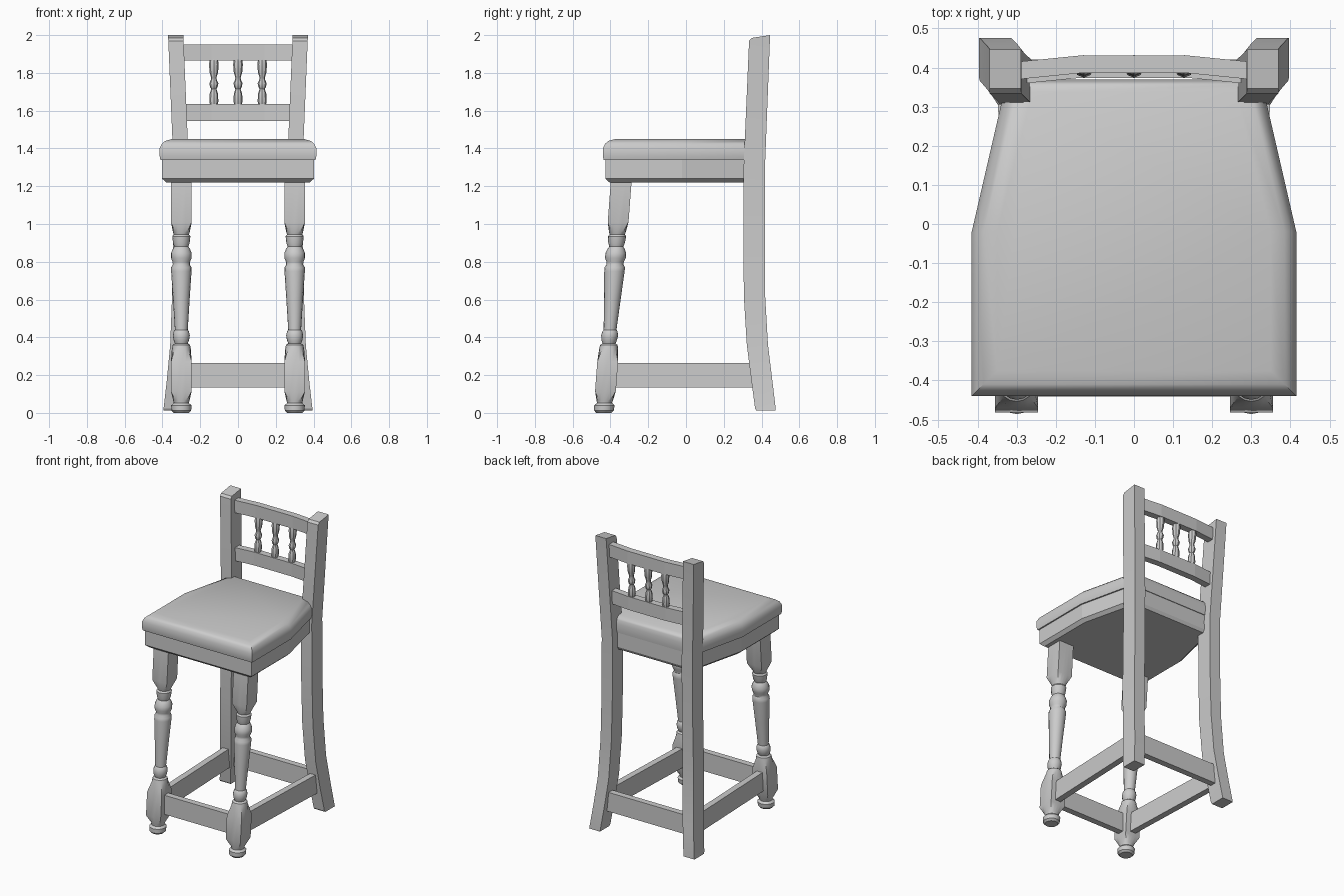
import bpy
import math
from math import cos, sin, pi

cube = bpy.data.objects.get("Cube")
if cube:
    bpy.data.objects.remove(cube, do_unlink=True)

# One plain grey for the whole stool
grey = bpy.data.materials.new("plain_grey")
grey.use_nodes = True
grey.diffuse_color = (0.6, 0.6, 0.6, 1)
grey.node_tree.nodes["Principled BSDF"].inputs["Base Color"].default_value = (0.6, 0.6, 0.6, 1)


def loft(name, rings, angle=30):
    """Skin a stack of equal-length closed rings and cap both ends."""
    n = len(rings[0])
    verts = [p for ring in rings for p in ring]
    faces = [tuple(reversed(range(n))), tuple(range(len(verts) - n, len(verts)))]
    for r in range(len(rings) - 1):
        for i in range(n):
            j = (i + 1) % n
            faces.append((r * n + i, r * n + j, (r + 1) * n + j, (r + 1) * n + i))
    mesh = bpy.data.meshes.new(name)
    mesh.from_pydata(verts, [], faces)
    mesh.materials.append(grey)
    obj = bpy.data.objects.new(name, mesh)
    bpy.context.collection.objects.link(obj)
    bpy.ops.object.select_all(action='DESELECT')
    obj.select_set(True)
    bpy.context.view_layer.objects.active = obj
    # Make the normals face outwards
    bpy.ops.object.mode_set(mode='EDIT')
    bpy.ops.mesh.select_all(action='SELECT')
    bpy.ops.mesh.normals_make_consistent(inside=False)
    bpy.ops.object.mode_set(mode='OBJECT')
    bpy.ops.object.shade_smooth_by_angle(angle=math.radians(angle))
    return obj


def turned(name, profile, half, centre, sides):
    """Square stock turned to a radius profile; centre(z) gives the axis."""
    rings = []
    for z, radius in profile:
        cx, cy = centre(z)
        ring = []
        for k in range(sides):
            a = 2 * pi * k / sides + pi / 4
            r = min(radius, half / max(abs(cos(a)), abs(sin(a))))
            ring.append((cx + r * cos(a), cy + r * sin(a), z))
        rings.append(ring)
    return loft(name, rings, 35)


def bar(name, path, thick, z0, z1):
    """Upright plank following a plan path, thickened across it."""
    dx, dy = path[-1][0] - path[0][0], path[-1][1] - path[0][1]
    length = math.hypot(dx, dy)
    nx, ny = -dy / length * thick / 2, dx / length * thick / 2
    rings = [[(x - nx, y - ny, z0), (x + nx, y + ny, z0),
              (x + nx, y + ny, z1), (x - nx, y - ny, z1)] for x, y in path]
    return loft(name, rings, 5)


# Seat outline: straight sides in front, tapering to the back posts
def seat_ring(inset, z):
    right = [(0.415 - inset, -0.44 + inset), (0.415 - inset, -0.02),
             (0.325 - inset, 0.37 - inset * 0.5)]
    return [(x, y, z) for x, y in right] + [(-x, y, z) for x, y in reversed(right)]


loft("seat_frame", [seat_ring(0.035, 1.22), seat_ring(0.013, 1.24), seat_ring(0.013, 1.345)], 10)
loft("seat_cushion", [seat_ring(i, z) for i, z in
                      ((0.004, 1.34), (0, 1.36), (0, 1.4), (0.012, 1.425), (0.03, 1.44), (0.065, 1.45))], 50)

# Back posts: z, inner x, front y, depth
POST = [(0.012, 0.315, 0.373, 0.102), (0.022, 0.313, 0.366, 0.109), (0.18, 0.295, 0.345, 0.111),
        (0.36, 0.278, 0.322, 0.112), (0.62, 0.268, 0.306, 0.113), (0.9, 0.262, 0.305, 0.113),
        (1.3, 0.26, 0.305, 0.113), (1.97, 0.288, 0.334, 0.11)]

# Front leg turning: z, radius (the stock's half width limits it to a square)
FRONT_LEG = [(0, 0.04), (0.012, 0.052), (0.04, 0.054), (0.052, 0.04), (0.065, 0.043), (0.115, 0.08),
             (0.27, 0.08), (0.34, 0.05), (0.36, 0.046), (0.368, 0.034), (0.385, 0.041), (0.41, 0.045),
             (0.432, 0.04), (0.44, 0.034), (0.6, 0.044), (0.75, 0.054), (0.77, 0.054), (0.785, 0.045),
             (0.8, 0.046), (0.82, 0.055), (0.845, 0.055), (0.87, 0.045), (0.88, 0.037), (0.9, 0.044),
             (0.935, 0.048), (0.945, 0.04), (0.955, 0.044), (1.01, 0.08), (1.23, 0.08)]

for side, s in (("left", 1), ("right", -1)):
    rings = [[(s * x, y, z), (s * (x + 0.081), y, z), (s * (x + 0.081), y + d, z), (s * x, y + d, z)]
             for z, x, y, d in POST]
    # Sloping top with a small front chamfer
    rings.append([(s * 0.289, 0.347, 1.985), (s * 0.37, 0.347, 1.985),
                  (s * 0.37, 0.446, 2.0), (s * 0.289, 0.446, 2.0)])
    loft(side + "_back_post", rings, 15)
    turned(side + "_front_leg", FRONT_LEG, 0.055, lambda z: (s * 0.3, -0.435 + 0.075 * z), 16)
    bar(side + "_side_stretcher", [(s * 0.3, -0.41), (s * 0.33, 0.39)], 0.042, 0.135, 0.265)

# Front and back stretchers
for name, x, y in (("front_stretcher", 0.29, -0.42), ("back_stretcher", 0.32, 0.4)):
    bar(name, [(-x, y), (x, y)], 0.042, 0.135, 0.265)

# Bowed back rails
for name, y, z0, z1 in (("top_back_rail", 0.408, 1.865, 1.95), ("lower_back_rail", 0.396, 1.545, 1.635)):
    bar(name, [(-0.3, y - 0.016), (-0.14, y), (0.14, y), (0.3, y - 0.016)], 0.045, z0, z1)

# Small turned spindles between the rails
SPINDLE = [(1.63, 0.02), (1.65, 0.024), (1.69, 0.022), (1.715, 0.014), (1.725, 0.02), (1.745, 0.024),
           (1.765, 0.015), (1.775, 0.014), (1.8, 0.022), (1.845, 0.026), (1.87, 0.022)]
for name, x in (("left", 0.128), ("centre", 0), ("right", -0.128)):
    turned(name + "_spindle", SPINDLE, 0.03, lambda z: (x, 0.402 + (z - 1.75) * 0.04), 8)
